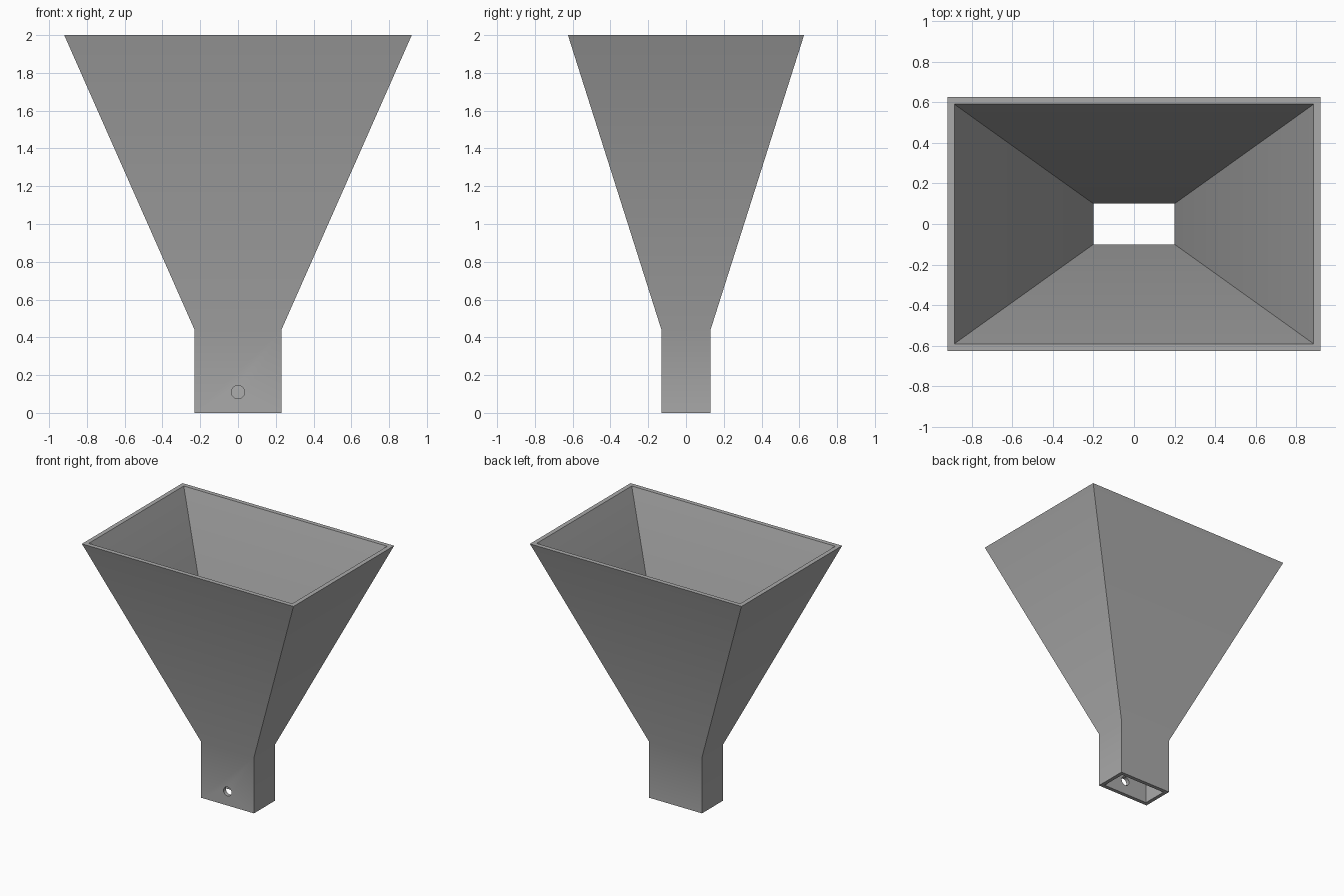
import bpy, bmesh, math

cube = bpy.data.objects.get("Cube")
if cube:
    bpy.data.objects.remove(cube, do_unlink=True)

# Single grey material
grey = bpy.data.materials.new("plain_grey")
grey.use_nodes = True
colour = (0.4, 0.4, 0.4, 1)
grey.diffuse_color = colour
grey.node_tree.nodes["Principled BSDF"].inputs["Base Color"].default_value = colour

# Rectangular sections as (half width, half depth, height): up the outside, down the inside
NECK_TOP = 0.44
SECTIONS = [
    (0.23, 0.13, 0), (0.23, 0.13, NECK_TOP), (0.92, 0.625, 2),
    (0.885, 0.59, 2), (0.2, 0.1, NECK_TOP), (0.2, 0.1, 0),
]


def rectangle(bm, w, d, z):
    return [bm.verts.new((sx * w, sy * d, z))
            for sx, sy in ((-1, -1), (1, -1), (1, 1), (-1, 1))]


# Hollow funnel: bridge each section to the next, and the last to the first
bm = bmesh.new()
rings = [rectangle(bm, *s) for s in SECTIONS]
for i, low in enumerate(rings):
    high = rings[(i + 1) % len(rings)]
    for j in range(4):
        k = (j + 1) % 4
        bm.faces.new((low[j], low[k], high[k], high[j]))
bmesh.ops.recalc_face_normals(bm, faces=bm.faces)
mesh = bpy.data.meshes.new("funnel")
bm.to_mesh(mesh)
bm.free()
mesh.materials.append(grey)
funnel = bpy.data.objects.new("funnel", mesh)
bpy.context.collection.objects.link(funnel)

# Screw hole through the front wall of the neck
bpy.ops.mesh.primitive_cylinder_add(vertices=32, radius=0.035, depth=0.1,
                                    location=(0, -0.115, 0.11),
                                    rotation=(math.pi / 2, 0, 0))
cutter = bpy.context.object
cutter.name = "hole_cutter"
cutter.hide_render = True
cutter.data.materials.append(grey)

bpy.ops.object.select_all(action='DESELECT')
funnel.select_set(True)
bpy.context.view_layer.objects.active = funnel
cut = funnel.modifiers.new("screw_hole", 'BOOLEAN')
cut.operation = 'DIFFERENCE'
cut.solver = 'EXACT'
cut.object = cutter
bpy.ops.object.modifier_apply(modifier=cut.name)
bpy.data.objects.remove(cutter, do_unlink=True)

# Soft bend between neck and hopper, crisp corners elsewhere
bpy.ops.object.shade_smooth_by_angle(angle=math.radians(30))
